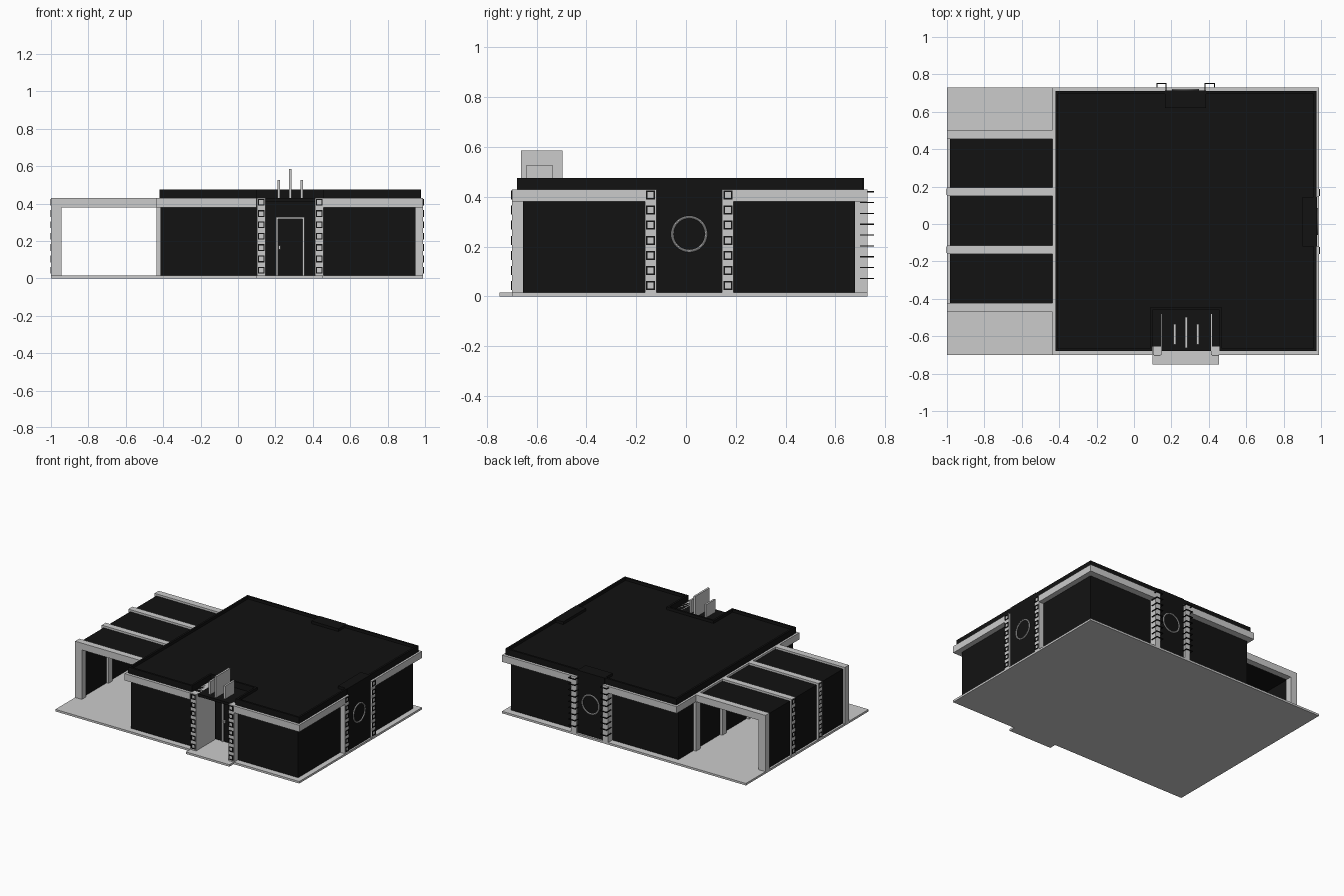
import bpy, bmesh, math
from mathutils import Vector

if "Cube" in bpy.data.objects:
    bpy.data.objects.remove(bpy.data.objects["Cube"])

dark = bpy.data.materials.new("dark_panel")
dark.diffuse_color = (0.006, 0.006, 0.006, 1)
dark.use_nodes = True
dark.node_tree.nodes["Principled BSDF"].inputs["Base Color"].default_value = dark.diffuse_color


def finish(name, bm, mat=None):
    bmesh.ops.recalc_face_normals(bm, faces=bm.faces)
    me = bpy.data.meshes.new(name)
    bm.to_mesh(me)
    bm.free()
    ob = bpy.data.objects.new(name, me)
    bpy.context.collection.objects.link(ob)
    if mat:
        me.materials.append(mat)
    return ob


def boxes(name, items, mat=None):
    """One object from boxes given as (x0, x1, y0, y1, z0, z1)."""
    bm = bmesh.new()
    for x0, x1, y0, y1, z0, z1 in items:
        vs = bmesh.ops.create_cube(bm, size=1)["verts"]
        for v in vs:
            v.co = Vector(((x0 + x1) / 2 + v.co.x * (x1 - x0),
                           (y0 + y1) / 2 + v.co.y * (y1 - y0),
                           (z0 + z1) / 2 + v.co.z * (z1 - z0)))
    return finish(name, bm, mat)


def plan(name, pts, z0, z1, mat=None, rim=0, drop=0):
    """Extruded floor plan, optionally with a sunken top inside a rim."""
    bm = bmesh.new()
    base = bm.faces.new([bm.verts.new((x, y, z0)) for x, y in pts])
    ext = bmesh.ops.extrude_face_region(bm, geom=[base])
    for v in ext["geom"]:
        if isinstance(v, bmesh.types.BMVert):
            v.co.z = z1
    if not any(f.normal.length and len(f.verts) == len(pts) and
               abs(f.calc_center_median().z - z0) < 1e-6 for f in bm.faces):
        bm.faces.new([v for v in bm.verts if abs(v.co.z - z0) < 1e-6])
    bmesh.ops.recalc_face_normals(bm, faces=bm.faces)
    if rim:
        top = [f for f in bm.faces if f.calc_center_median().z > z1 - 1e-5]
        bmesh.ops.inset_region(bm, faces=top, thickness=rim)
        bmesh.ops.inset_region(bm, faces=top, thickness=0.0005, depth=-drop)
    return finish(name, bm, mat)


def notched(x0, x1, y0, y1, n0, n1, ny):
    return [(x0, y0), (n0, y0), (n0, ny), (n1, ny), (n1, y0),
            (x1, y0), (x1, y1), (x0, y1)]


def square_ring(axis, c, size, bar, thick):
    """Four bars round a square lying across the given axis."""
    h, out = size / 2, []
    u, v = [a for a in range(3) if a != axis]
    for s in (-1, 1):
        for a, b in ((u, v), (v, u)):
            half = [0, 0, 0]
            half[axis], half[a], half[b] = thick / 2, bar / 2, h
            mid = list(c)
            mid[a] += s * (h - bar / 2)
            out.append([q for k in range(3) for q in (mid[k] - half[k], mid[k] + half[k])])
    return out


F, T = 0.015, 0.43          # floor top, frame top
L = 0.38                    # frame underside

# Floor slab with entrance step
boxes("floor_slab", [(-1, 0.99, -0.70, 0.73, 0, F), (0.10, 0.455, -0.75, -0.70, 0, F)])

# House body with entrance recess, and roof with low parapet
plan("house_walls", notched(-0.415, 0.95, -0.655, 0.68, 0.145, 0.417, -0.47), F, T, dark)
plan("roof", notched(-0.42, 0.975, -0.68, 0.71, 0.10, 0.457, -0.46), T, 0.475, dark,
     rim=0.02, drop=0.02)

# Projecting bays with round windows
boxes("right_bay", [(0.90, 0.978, -0.12, 0.145, F, 0.475)], dark)
boxes("back_bay", [(0.165, 0.385, 0.62, 0.715, F, 0.475)], dark)
for name, loc, rot in (("right_window_ring", (0.98, 0.013, 0.25), (0, math.pi / 2, 0)),
                       ("back_window_ring", (0.276, 0.717, 0.25), (math.pi / 2, 0, 0))):
    bpy.ops.mesh.primitive_torus_add(major_radius=0.068, minor_radius=0.005, major_segments=40,
                                     minor_segments=8, location=loc, rotation=rot)
    bpy.context.object.name = name
    bpy.ops.object.shade_smooth_by_angle()

# Grey eaves frame, broken at the entrance and bays
boxes("eaves_frame", [
    (-0.435, 0.10, -0.70, -0.64, L, T), (0.457, 0.99, -0.70, -0.64, L, T),
    (0.94, 0.99, -0.70, -0.12, L, T), (0.94, 0.99, 0.145, 0.73, L, T),
    (-0.435, 0.125, 0.67, 0.73, L, T), (0.427, 0.99, 0.67, 0.73, L, T),
    (-0.435, -0.40, -0.70, 0.73, L, T)])

# Decorated columns
boxes("front_columns", [(c - 0.023, c + 0.023, -0.70, -0.48, F, T) for c in (0.125, 0.434)])
boxes("back_columns", [(c - 0.022, c + 0.022, 0.66, 0.73, F, T) for c in (0.147, 0.405)])
boxes("right_columns", [(0.93, 0.99, c - 0.023, c + 0.023, F, T) for c in (-0.142, 0.168)])

# Square ornaments up the columns
heights = [0.043 + i * 0.0607 for i in range(7)]
boxes("front_ornaments", [b for c in (0.125, 0.434) for z in heights
                          for b in square_ring(1, (c, -0.70, z), 0.036, 0.006, 0.008)], dark)
for name, x, cols in (("right_ornaments", 0.99, (-0.142, 0.168)),
                      ("carport_ornaments", -0.998, (-0.137, 0.173))):
    boxes(name, [b for c in cols for z in heights
                 for b in square_ring(0, (x, c, z), 0.036, 0.006, 0.008)], dark)
boxes("back_ornaments", [b for c in (0.147, 0.405) for i in range(9)
                         for b in square_ring(2, (c, 0.727, 0.072 + i * 0.0435),
                                              0.056, 0.006, 0.005)], dark)

# Entrance: door frame, handle, canopy, upright fins
boxes("door_frame", [(0.203, 0.213, -0.48, -0.465, F, 0.327), (0.345, 0.355, -0.48, -0.465, F, 0.327),
                     (0.203, 0.355, -0.48, -0.465, 0.317, 0.327)])
boxes("door_handle", [(0.216, 0.226, -0.49, -0.465, 0.155, 0.175)])
boxes("entrance_canopy", [(0.14, 0.42, -0.68, -0.45, 0.41, 0.43)], dark)
for name, x, y0, y1, top in (("fin_left", 0.218, -0.643, -0.535, 0.525),
                             ("fin_middle", 0.279, -0.663, -0.497, 0.585),
                             ("fin_right", 0.34, -0.643, -0.535, 0.525)):
    boxes(name, [(x - 0.007, x + 0.007, y0, y1, 0.415, top)])

# Carport: four portal frames with dark infill on side and roof
ys = [(-0.47, -0.422), (-0.16, -0.114), (0.15, 0.196), (0.455, 0.503)]
for i, (y0, y1) in enumerate(ys):
    boxes(f"carport_frame_{i + 1}", [(-1, -0.42, y0, y1, L, T), (-1, -0.945, y0, y1, F, L),
                                     (-0.435, -0.41, y0, y1, F, L)])
for i in range(3):
    a, b = ys[i][1], ys[i + 1][0]
    boxes(f"carport_infill_{i + 1}", [(-0.985, -0.96, a, b, F, 0.415),
                                      (-0.96, -0.43, a, b, 0.39, 0.415)], dark)
